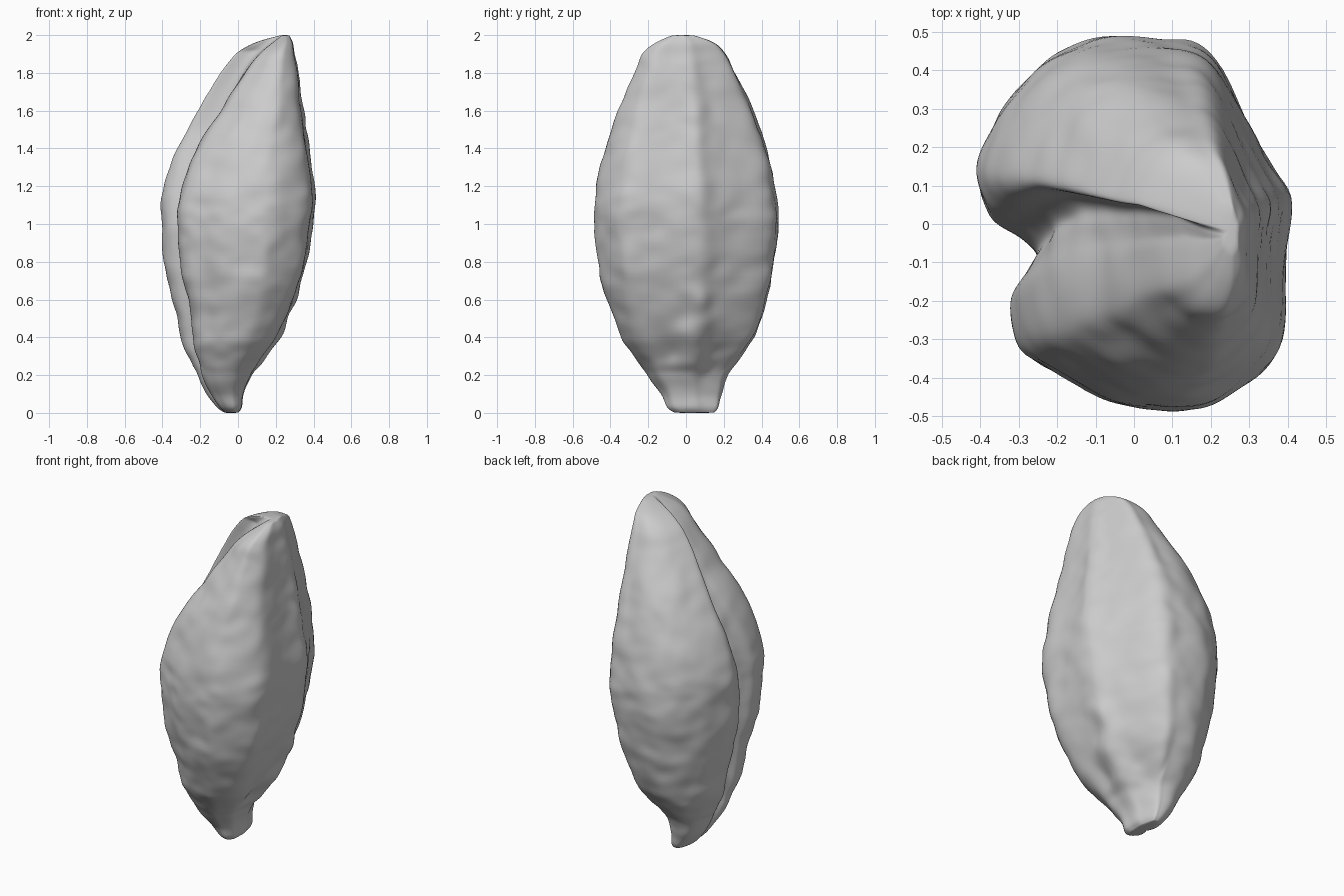
import bpy
import bmesh
from math import exp
from mathutils import Vector, noise

default_cube = bpy.data.objects.get("Cube")
if default_cube:
    bpy.data.objects.remove(default_cube, do_unlink=True)

# Creased cross-section at the widest height, counter-clockwise from +x
SECTION = [
    (.4, .05), (.33, .2), (.2, .44), (.07, .48), (-.1, .48),
    (-.24, .41), (-.34, .29), (-.4, .14), (-.37, .02), (-.29, -.04),
    (-.25, -.09), (-.28, -.14), (-.32, -.21), (-.29, -.33), (-.18, -.4),
    (-.06, -.46), (.1, -.49), (.22, -.46), (.37, -.34), (.39, -.15),
]

# Height, x range, y range, extra setback of the front lobe
LEVELS = [
    (0, -.07, 0, -.06, .15, 0),
    (.03, -.11, .02, -.1, .17, 0),
    (.1, -.16, .03, -.13, .18, 0),
    (.2, -.21, .07, -.2, .21, 0),
    (.27, -.24, .12, -.25, .26, .01),
    (.4, -.3, .21, -.34, .36, .02),
    (.6, -.35, .3, -.42, .43, .02),
    (.8, -.39, .36, -.47, .47, .01),
    (1, -.4, .39, -.49, .49, 0),
    (1.17, -.4, .4, -.48, .48, .02),
    (1.4, -.32, .37, -.43, .43, .03),
    (1.6, -.21, .34, -.36, .36, .07),
    (1.8, -.09, .32, -.27, .26, .09),
    (1.9, -.01, .3, -.23, .21, .1),
    (1.96, .09, .29, -.16, .15, .08),
    (2, .23, .27, -.07, .04, 0),
]


def spline(a, b, c, d, t):
    """Smooth curve between b and c."""
    return b + (c - a) * t / 2 + (a * 2 - b * 5 + c * 4 - d) * t * t / 2 \
        + (b * 3 - a - c * 3 + d) * t * t * t / 2


def resample(rows, steps, closed):
    points = [Vector(row) for row in rows]
    count = len(points)
    result = []
    for i in range(count if closed else count - 1):
        ids = [i - 1, i, i + 1, i + 2]
        if closed:
            ids = [k % count for k in ids]
        else:
            ids = [min(max(k, 0), count - 1) for k in ids]
        quad = [points[k] for k in ids]
        result += [spline(*quad, s / steps) for s in range(steps)]
    if not closed:
        result.append(points[-1])
    return result


def clamp(value):
    return max(0, min(1, value))


def bump(a, b, size):
    return exp(-(a * a + b * b) / (size * size))


def relief(p):
    """Wrinkled skin, a raised back seam and the germ at the base."""
    wrinkles = noise.noise(Vector((p.x * 6, p.y * 6, p.z * 7)))
    wrinkles += noise.noise(Vector((p.x * 11, p.y * 11, p.z * 16))) * .8
    height = .011 * wrinkles * clamp(min(p.z, 2 - p.z) * 3)
    # Fuller shoulders on the creased side near the root
    height += .025 * clamp(-p.x * 6) * clamp(abs(p.y) * 6) \
        * clamp((.5 - p.z) * 4) * clamp(p.z * 8)
    if p.x > 0:
        seam = .05 + .05 * (1.5 - p.z)
        height += .01 * bump((p.y - seam) / .04, (p.z - 1.3) / .4, 1)
        height += .025 * bump(p.y - .08, p.z - .6, .06)
        height -= .022 * bump(p.y, p.z - .53, .07)
        height += .022 * bump(p.y - .03, p.z - .44, .07)
        height -= .02 * bump(p.y + .1, p.z - .34, .07)
        height -= .02 * bump(p.y - .18, p.z - .3, .08)
        height += .012 * bump(p.y - .05, p.z - .27, .07)
    return height


def skin_point(profile, level):
    z, left, right, front, back, setback = level
    u = (profile.x + .4) / .8
    v = (profile.y + .49) / .98
    x = left + (right - left) * u
    y = front + (back - front) * v
    # The front lobe sits further in than the back lobe towards the tip
    x += setback * max(0, 1 - u) * clamp((.03 - profile.y) * 5)
    # The crease drifts to the centre and softens into a step higher up
    crease = clamp(1.5 - u * 2) * clamp((z - 1) * 2) * clamp((2 - z) * 12)
    spread = (back - front) / .98
    y += (.03 + .1 * spread) * crease * bump(profile.y + .08, 0, .16)
    point = Vector((x, y, z))
    middle = Vector(((left + right) / 2, (front + back) / 2, z))
    outward = (point - middle).normalized()
    return point + outward * relief(point)


# Grain body: the section lofted through all levels
profile_ring = resample(SECTION, 8, True)
level_list = resample(LEVELS, 9, False)
bm = bmesh.new()
rings = [[bm.verts.new(skin_point(p, level)) for p in profile_ring]
         for level in level_list]
sides = len(profile_ring)
for low, high in zip(rings, rings[1:]):
    for i in range(sides):
        j = (i + 1) % sides
        bm.faces.new((low[i], low[j], high[j], high[i]))

# Rounded caps at the root and the tip
for ring, flip in ((rings[0], True), (rings[-1], False)):
    centre = sum((v.co for v in ring), Vector((0, 0, 0))) / sides
    hub = bm.verts.new(centre)
    for i in range(sides):
        a, b = ring[i], ring[(i + 1) % sides]
        bm.faces.new((b, a, hub) if flip else (a, b, hub))
for _ in range(3):
    bmesh.ops.smooth_vert(bm, verts=bm.verts[:], factor=.5,
                          use_axis_x=True, use_axis_y=True, use_axis_z=True)
bmesh.ops.recalc_face_normals(bm, faces=bm.faces[:])

mesh = bpy.data.meshes.new("grain_body")
bm.to_mesh(mesh)
bm.free()
grain = bpy.data.objects.new("grain_body", mesh)
bpy.context.collection.objects.link(grain)

# Plain pale grey skin
grey = bpy.data.materials.new("pale_grey")
grey.use_nodes = True
colour = (.6, .6, .6, 1)
grey.diffuse_color = colour
grey.node_tree.nodes["Principled BSDF"].inputs["Base Color"].default_value = colour
mesh.materials.append(grey)
mesh.shade_smooth()
